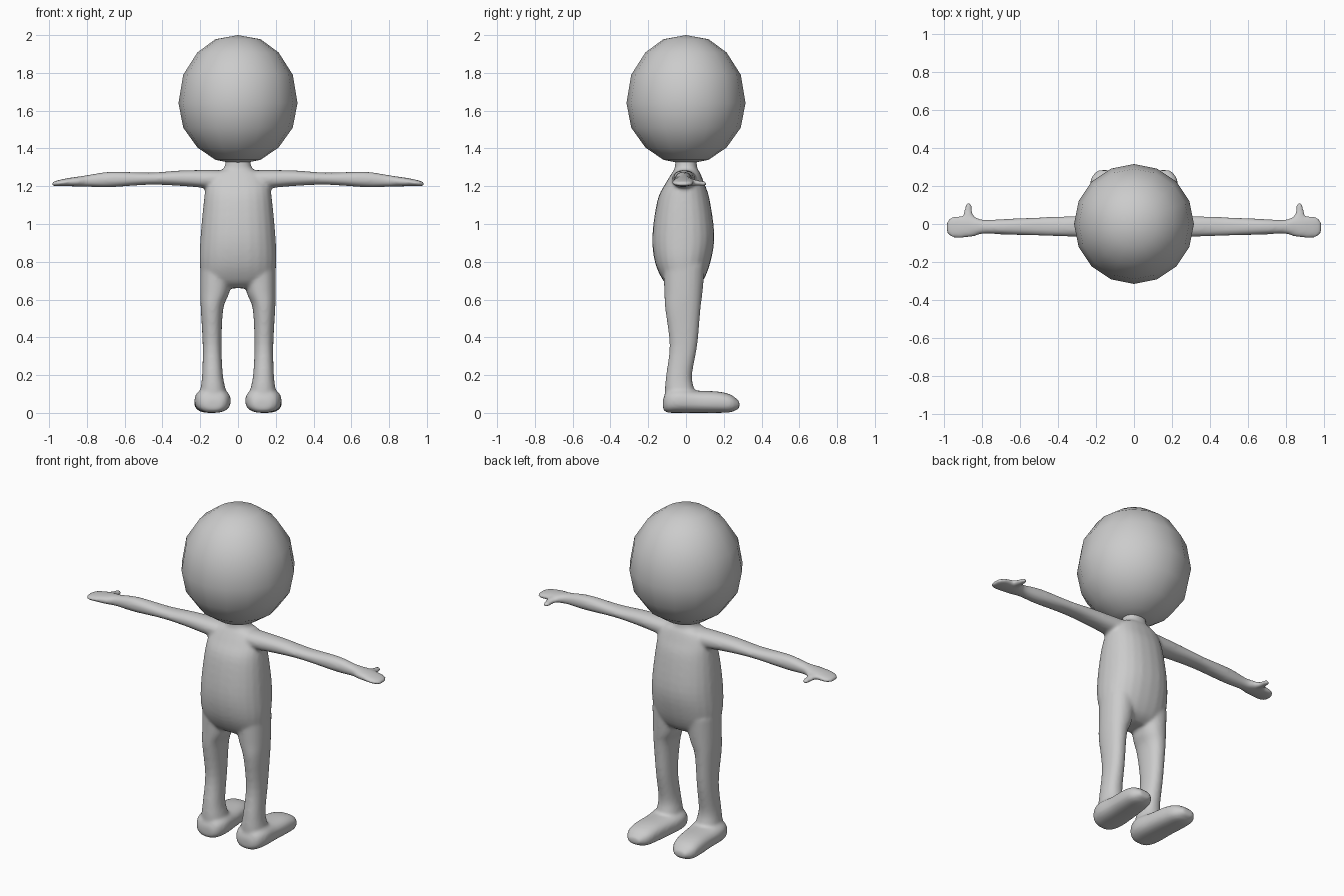
import bpy, bmesh, math
from mathutils import Vector

cube = bpy.data.objects.get("Cube")
if cube:
    bpy.data.objects.remove(cube)

grey = bpy.data.materials.new("light grey")
grey.use_nodes = True
grey.diffuse_color = (0.6, 0.6, 0.6, 1)
grey.node_tree.nodes["Principled BSDF"].inputs["Base Color"].default_value = (0.6, 0.6, 0.6, 1)


def finish(bm, name):
    bmesh.ops.recalc_face_normals(bm, faces=bm.faces[:])
    mesh = bpy.data.meshes.new(name)
    bm.to_mesh(mesh)
    bm.free()
    mesh.materials.append(grey)
    mesh.polygons.foreach_set("use_smooth", [True] * len(mesh.polygons))
    obj = bpy.data.objects.new(name, mesh)
    bpy.context.collection.objects.link(obj)
    return obj


def smooth_rows(rows, steps=4):
    """Catmull-Rom interpolation between section rows."""
    out = []
    for i in range(len(rows) - 1):
        a, b, c, d = (rows[min(max(i + k, 0), len(rows) - 1)] for k in (-1, 0, 1, 2))
        for s in range(steps):
            t = s / steps
            out.append([q + t / 2 * (r - p + t * (2 * p - 5 * q + 4 * r - u + t * (3 * (q - r) + u - p)))
                        for p, q, r, u in zip(a, b, c, d)])
    return out + [rows[-1]]


def loft(bm, axis, rows, power=2.0, sides=24, flip=1):
    """Rows: position along axis, then low/high limits on the two other axes."""
    others = [k for k in range(3) if k != axis]
    rings = []
    for pos, *limits in smooth_rows(rows):
        ring = []
        for i in range(sides):
            a = math.tau * i / sides
            co = Vector((0, 0, 0))
            co[axis] = pos
            for k, w, lo, hi in zip(others, (math.cos(a), math.sin(a)), limits[::2], limits[1::2]):
                co[k] = (lo + hi) / 2 + (hi - lo) / 2 * math.copysign(abs(w) ** (2 / power), w)
            co.x *= flip
            ring.append(bm.verts.new(co))
        rings.append(ring)
    for r, s in zip(rings, rings[1:]):
        for i in range(sides):
            j = (i + 1) % sides
            bm.faces.new((r[i], r[j], s[j], s[i]))
    bm.faces.new(rings[0])
    bm.faces.new(rings[-1])


# Section limits: z, x low/high, y low/high
torso = [(0.66, -0.12, 0.12, -0.07, 0.04), (0.70, -0.185, 0.185, -0.12, 0.09),
         (0.80, -0.203, 0.203, -0.165, 0.13), (0.94, -0.198, 0.198, -0.178, 0.15),
         (1.13, -0.18, 0.18, -0.15, 0.125), (1.22, -0.165, 0.165, -0.105, 0.095),
         (1.27, -0.13, 0.13, -0.075, 0.075), (1.295, -0.075, 0.075, -0.06, 0.06),
         (1.35, -0.065, 0.065, -0.055, 0.055)]
leg = [(0.04, 0.06, 0.21, -0.11, 0.06), (0.12, 0.065, 0.2, -0.112, 0.045),
       (0.2, 0.08, 0.19, -0.105, 0.032), (0.36, 0.087, 0.187, -0.087, 0.06),
       (0.55, 0.078, 0.197, -0.11, 0.077), (0.64, 0.045, 0.2, -0.115, 0.088),
       (0.78, 0.02, 0.2, -0.12, 0.1)]
# Section limits: y, x low/high, z low/high
foot = [(-0.122, 0.09, 0.17, 0.02, 0.07), (-0.1, 0.058, 0.208, 0.002, 0.115),
        (-0.04, 0.038, 0.23, 0, 0.13), (0.06, 0.048, 0.228, 0, 0.118),
        (0.17, 0.062, 0.232, 0, 0.113), (0.24, 0.08, 0.225, 0.004, 0.095),
        (0.283, 0.12, 0.19, 0.025, 0.06)]
thumb = [(0, 0.82, 0.92, 1.205, 1.24), (0.04, 0.84, 0.9, 1.203, 1.237),
         (0.07, 0.85, 0.893, 1.202, 1.23), (0.1, 0.852, 0.887, 1.202, 1.226),
         (0.11, 0.861, 0.879, 1.207, 1.22)]
# Section limits: x, y low/high, z low/high
arm = [(0.08, -0.075, 0.06, 1.18, 1.285), (0.17, -0.073, 0.052, 1.19, 1.286),
       (0.31, -0.067, 0.042, 1.202, 1.283), (0.47, -0.062, 0.036, 1.208, 1.272),
       (0.67, -0.056, 0.027, 1.195, 1.277), (0.79, -0.051, 0.022, 1.197, 1.26),
       (0.84, -0.065, 0.038, 1.198, 1.252), (0.9, -0.073, 0.042, 1.2, 1.243),
       (0.96, -0.07, 0.037, 1.2, 1.23), (0.985, -0.045, 0.01, 1.203, 1.22)]

# Body: overlapping limbs fused into one smooth skin
bm = bmesh.new()
loft(bm, 2, torso, power=2.3)
for side in (1, -1):
    loft(bm, 2, leg, power=2.2, flip=side)
    loft(bm, 1, foot, power=2.5, flip=side)
    loft(bm, 0, arm, power=2.2, flip=side)
    loft(bm, 1, thumb, flip=side)
body = finish(bm, "body")
fuse = body.modifiers.new("fuse", 'REMESH')
fuse.mode = 'VOXEL'
fuse.voxel_size = 0.009
fuse.use_smooth_shade = True
relax = body.modifiers.new("relax", 'SMOOTH')
relax.factor = 0.5
relax.iterations = 8

# Head: sixteen-sided egg, turned around z
bm = bmesh.new()
profile = [(0, 2.0), (0.12, 1.978), (0.215, 1.908), (0.29, 1.79), (0.315, 1.64),
           (0.29, 1.51), (0.215, 1.405), (0.12, 1.34), (0, 1.315)]
verts = [bm.verts.new((r, 0, z)) for r, z in profile]
edges = [bm.edges.new(pair) for pair in zip(verts, verts[1:])]
bmesh.ops.spin(bm, geom=verts + edges, cent=(0, 0, 0), axis=(0, 0, 1),
               angle=math.tau, steps=16, use_duplicate=False)
bmesh.ops.remove_doubles(bm, verts=bm.verts[:], dist=0.001)
finish(bm, "head")
